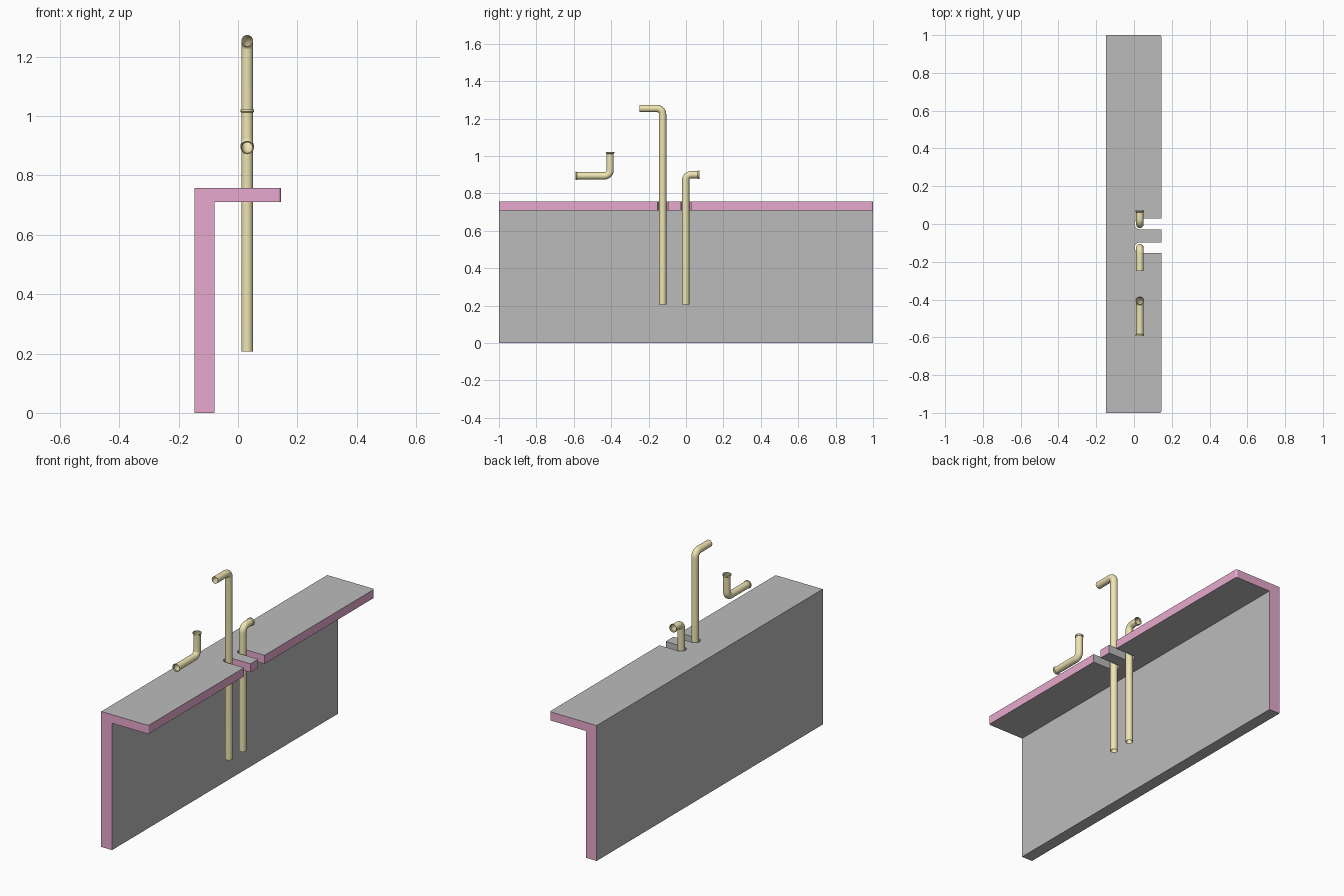
import bpy, bmesh
from math import sin, cos, pi
from mathutils import Vector

if "Cube" in bpy.data.objects:
    bpy.data.objects.remove(bpy.data.objects["Cube"])


def material(name, rgb):
    m = bpy.data.materials.new(name)
    m.diffuse_color = (*rgb, 1)
    m.use_nodes = True
    m.node_tree.nodes["Principled BSDF"].inputs["Base Color"].default_value = m.diffuse_color
    return m


GREY = material("grey", (0.5, 0.5, 0.5))
PINK = material("cut_pink", (0.80, 0.40, 0.62))
BRASS = material("pipe_yellow", (0.86, 0.78, 0.45))
PIPE_X, R, SLOT_R = 0.031, 0.0195, 0.028
SLOTS = (0.0, -0.125)


def make_object(name, bm):
    bmesh.ops.recalc_face_normals(bm, faces=bm.faces)
    me = bpy.data.meshes.new(name)
    bm.to_mesh(me)
    bm.free()
    ob = bpy.data.objects.new(name, me)
    bpy.context.collection.objects.link(ob)
    return ob


def prism(name, pts, offset, bevel_corners=False):
    bm = bmesh.new()
    face = bm.faces.new([bm.verts.new(p) for p in pts])
    geom = bmesh.ops.extrude_face_region(bm, geom=[face])["geom"]
    bmesh.ops.translate(bm, vec=offset, verts=[v for v in geom if isinstance(v, bmesh.types.BMVert)])
    if bevel_corners:
        corners = [e for e in bm.edges if all(v.co.x > 0.14 for v in e.verts)
                   and abs(e.verts[0].co.y - e.verts[1].co.y) < 1e-4]
        bmesh.ops.bevel(bm, geom=corners, offset=0.01, segments=4, profile=0.5, affect='EDGES')
    return make_object(name, bm)


# Wall and overhanging counter as one L profile
profile = [(-0.147, 0), (-0.08, 0), (-0.08, 0.71), (0.145, 0.71), (0.145, 0.758), (-0.147, 0.758)]
counter = prism("counter_wall", [(x, -1, z) for x, z in profile], (0, 2, 0), True)

# Round-ended slots around the two standing pipes
for i, y in enumerate(SLOTS):
    arc = [(PIPE_X + SLOT_R * cos(a), y + SLOT_R * sin(a), 0.65)
           for a in (pi / 2 + pi * k / 16 for k in range(17))]
    pts = arc + [(0.3, y - SLOT_R, 0.65), (0.3, y + SLOT_R, 0.65)]
    cutter = prism(f"slot_cutter_{i}", pts, (0, 0, 0.2))
    cutter.hide_render = True
    mod = counter.modifiers.new("slot", 'BOOLEAN')
    mod.operation, mod.object, mod.solver = 'DIFFERENCE', cutter, 'EXACT'
    bpy.context.view_layer.objects.active = counter
    bpy.ops.object.modifier_apply(modifier=mod.name)
    bpy.data.objects.remove(cutter)

# Pink on the ends, the counter edge and the forward-facing slot sides
me = counter.data
me.materials.clear()
me.materials.append(GREY)
me.materials.append(PINK)
for p in me.polygons:
    n, c = p.normal, p.center
    end = abs(n.y) > 0.05 and (abs(c.y) > 0.9 or n.y < 0.5)
    edge = n.x > 0.5 and c.x > -0.05
    p.material_index = 1 if (end or edge) and abs(n.z) < 0.5 else 0


def pipe(name, pts, bend=0.03, bells=(False, False), sides=32):
    """Open thin tube through start, corner and end points in the y-z plane."""
    a, b, c = (Vector((PIPE_X, *p)) for p in pts)
    d1, d2 = (b - a).normalized(), (c - b).normalized()
    rings = [(a, d1, R)]
    if bells[0]:
        rings = [(a, d1, R + .003), (a + d1 * .007, d1, R + .003), (a + d1 * .01, d1, R)]
    centre = b - d1 * bend + d2 * bend
    for k in range(11):
        t = pi / 2 * k / 10
        rings.append((centre - d2 * bend * cos(t) + d1 * bend * sin(t), d1 * cos(t) + d2 * sin(t), R))
    if bells[1]:
        rings += [(c - d2 * .01, d2, R), (c - d2 * .007, d2, R + .003), (c, d2, R + .003)]
    else:
        rings.append((c, d2, R))
    bm = bmesh.new()
    side = Vector((1, 0, 0))
    loops = []
    for pos, d, r in rings:
        up = d.cross(side)
        loops.append([bm.verts.new(pos + side * r * cos(2 * pi * k / sides) + up * r * sin(2 * pi * k / sides))
                      for k in range(sides)])
    for l1, l2 in zip(loops, loops[1:]):
        for k in range(sides):
            j = (k + 1) % sides
            bm.faces.new((l1[k], l1[j], l2[j], l2[k]))
    ob = make_object(name, bm)
    ob.data.materials.append(BRASS)
    wall = ob.modifiers.new("wall", 'SOLIDIFY')
    wall.thickness, wall.offset = 0.002, -1
    bpy.ops.object.select_all(action='DESELECT')
    ob.select_set(True)
    bpy.context.view_layer.objects.active = ob
    bpy.ops.object.modifier_apply(modifier="wall")
    bpy.ops.object.shade_smooth_by_angle(angle=0.6)


# Two standing pipes and one loose elbow
pipe("tall_pipe", [(-0.125, 0.207), (-0.125, 1.254), (-0.249, 1.254)])
pipe("short_pipe", [(-0.002, 0.207), (-0.002, 0.9), (0.072, 0.9)], bells=(False, True))
pipe("elbow_pipe", [(-0.592, 0.894), (-0.406, 0.894), (-0.406, 1.022)], bells=(True, True))
